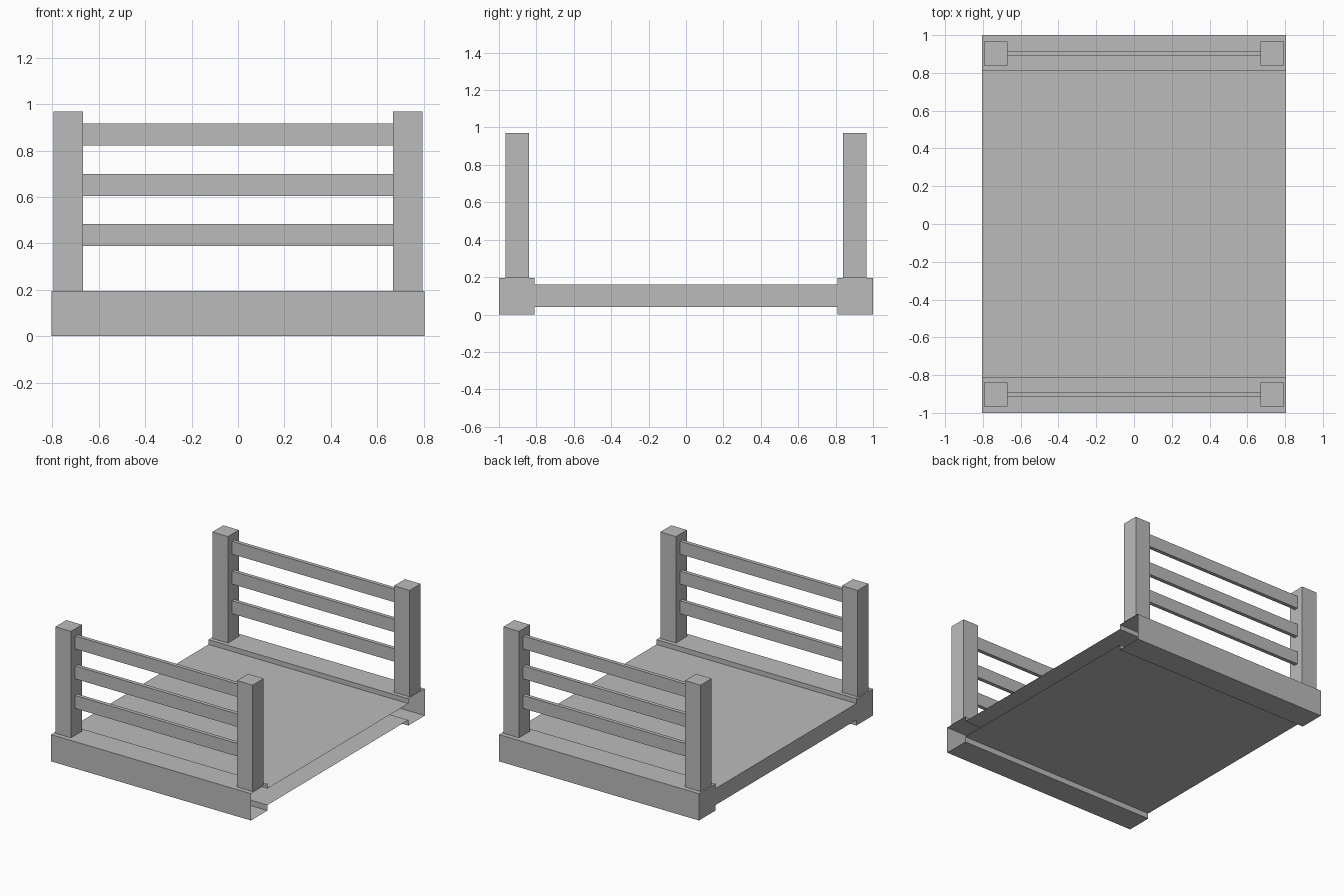
import bpy, bmesh

cube = bpy.data.objects.get("Cube")
if cube:
    bpy.data.objects.remove(cube, do_unlink=True)

GREY = (0.5, 0.5, 0.5, 1)
mat = bpy.data.materials.new("plain grey")
mat.use_nodes = True
mat.diffuse_color = GREY
mat.node_tree.nodes["Principled BSDF"].inputs["Base Color"].default_value = GREY

HALF_X, CURB_Y, POST_Y = 0.805, 0.81, 0.903


def finish(name, bm):
    mesh = bpy.data.meshes.new(name)
    bm.to_mesh(mesh)
    bm.free()
    mesh.materials.append(mat)
    obj = bpy.data.objects.new(name, mesh)
    bpy.context.collection.objects.link(obj)
    return obj


def box(name, x, y, z):
    """Box between the (low, high) pairs on each axis."""
    bm = bmesh.new()
    bmesh.ops.create_cube(bm, size=1)
    for v in bm.verts:
        v.co = [pair[c > 0] for pair, c in zip((x, y, z), v.co)]
    return finish(name, bm)


# Base: deck with a raised curb at each end, hollow and open on the left side
half = [(1, 0), (1, 0.195), (CURB_Y, 0.195), (CURB_Y, 0.16)]
lower = [(CURB_Y, 0.04)]
right_end = lower + [(CURB_Y, 0)] + half
outline = right_end + [(-y, z) for y, z in reversed(right_end)]
bm = bmesh.new()
cap = bm.faces.new([bm.verts.new((-HALF_X, y, z)) for y, z in outline])
bm.normal_update()
rim = list(cap.edges)
extruded = bmesh.ops.extrude_edge_only(bm, edges=rim)["geom"]
for v in extruded:
    if isinstance(v, bmesh.types.BMVert):
        v.co.x = HALF_X
bmesh.ops.recalc_face_normals(bm, faces=bm.faces)
if cap.normal.x > 0:
    bmesh.ops.reverse_faces(bm, faces=bm.faces)
finish("base", bm)

# Railings: two posts and three slats at each end
for end, s in (("front", -1), ("back", 1)):
    y = s * POST_Y
    for side, t in (("left", 1), ("right", -1)):
        x = t * 0.732
        box(f"{end}_{side}_post", (x - 0.063, x + 0.063),
            (y - 0.063, y + 0.063), (0.195, 0.97))
    for i, z in enumerate((0.437, 0.652, 0.87)):
        box(f"{end}_slat_{i + 1}", (-0.67, 0.67),
            (y - 0.014, y + 0.014), (z - 0.047, z + 0.047))
